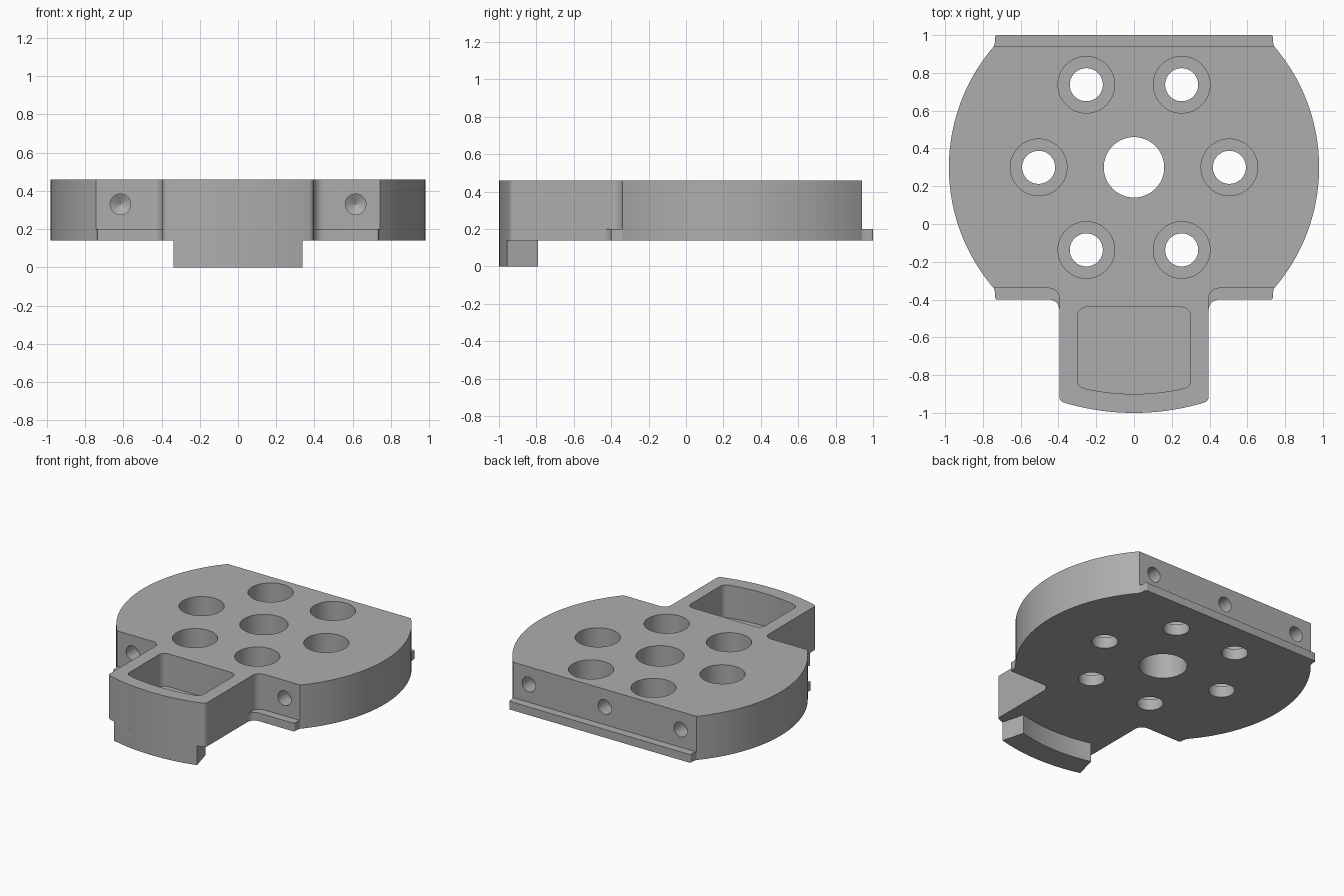
import bpy, bmesh, math
from mathutils import Vector, Matrix

if "Cube" in bpy.data.objects:
    bpy.data.objects.remove(bpy.data.objects["Cube"])

grey = bpy.data.materials.new("plain grey")
grey.diffuse_color = (0.42, 0.42, 0.42, 1)
grey.use_nodes = True
grey.node_tree.nodes["Principled BSDF"].inputs["Base Color"].default_value = grey.diffuse_color
CY = 0.3  # centre of the round body


def make(name, bm, matrix=Matrix()):
    bmesh.ops.recalc_face_normals(bm, faces=bm.faces)
    me = bpy.data.meshes.new(name)
    bm.to_mesh(me)
    bm.free()
    me.transform(matrix)
    me.materials.append(grey)
    ob = bpy.data.objects.new(name, me)
    bpy.context.collection.objects.link(ob)
    return ob


def arc(r, a0, a1, n):
    """Arc about the body centre, angles in radians."""
    return [(r * math.cos(a0 + (a1 - a0) * i / n),
             CY + r * math.sin(a0 + (a1 - a0) * i / n)) for i in range(n + 1)]


def mirrored(half):
    return half + [(-p[0], *p[1:]) for p in reversed(half)]


def rounded(pts):
    """Fillet every point that carries a radius as third value."""
    out = []
    for i, p in enumerate(pts):
        c = Vector(p[:2])
        if len(p) < 3:
            out.append(c)
            continue
        u = (Vector(pts[i - 1][:2]) - c).normalized()
        v = (Vector(pts[(i + 1) % len(pts)][:2]) - c).normalized()
        half = u.angle(v) / 2
        t = p[2] / math.tan(half)
        mid = c + (u + v).normalized() * p[2] / math.sin(half)
        a, b = c + u * t - mid, c + v * t - mid
        ang = a.angle_signed(b)
        out += [mid + Matrix.Rotation(-ang * k / 8, 2) @ a for k in range(9)]
    return out


def slab(name, pts, z0, z1):
    bm = bmesh.new()
    face = bm.faces.new([bm.verts.new((p[0], p[1], z0)) for p in rounded(pts)])
    new = bmesh.ops.extrude_face_region(bm, geom=[face])["geom"]
    bmesh.ops.translate(bm, vec=(0, 0, z1 - z0),
                        verts=[g for g in new if isinstance(g, bmesh.types.BMVert)])
    return make(name, bm)


def lathe(name, profile, matrix, n=64):
    bm = bmesh.new()
    rings = [[bm.verts.new((r * math.cos(2 * math.pi * k / n), r * math.sin(2 * math.pi * k / n), z))
              for k in range(n)] for r, z in profile]
    for a, b in zip(rings, rings[1:]):
        for k in range(n):
            bm.faces.new((a[k], a[(k + 1) % n], b[(k + 1) % n], b[k]))
    bm.faces.new(rings[0])
    bm.faces.new(rings[-1])
    return make(name, bm, matrix)


def combine(target, other, op):
    mod = target.modifiers.new(op, 'BOOLEAN')
    mod.operation, mod.solver, mod.object = op, 'EXACT', other
    bpy.context.view_layer.objects.active = target
    bpy.ops.object.modifier_apply(modifier=mod.name)
    bpy.data.objects.remove(other)


# round body with flat front and back, plus the front tab
R, side = 0.98, math.asin(0.64 / 0.98)
tab = math.asin(0.395 / 1.3)
tab_arc = arc(1.3, -math.pi / 2, -math.pi / 2 + tab, 8)
half = (tab_arc[:-1] + [(*tab_arc[-1], 0.03), (0.395, -0.34, 0.055)]
        + arc(R, -side, side, 48))
body = slab("adapter_body", mirrored(half)[:-1], 0.14, 0.46)

# thin flanges along the lower front and back edges
front = [(0.395, -0.48), (0.395, -0.40, 0.055), (0.735, -0.40, 0.01),
         (0.735, -0.365), (0.742, -0.34), (0.70, -0.30)]
back = [(0.70, 0.90), (0.742, 0.94), (0.735, 0.965), (0.735, 1.0, 0.01)]
combine(body, slab("front_flange", mirrored(front), 0.14, 0.2), 'UNION')
combine(body, slab("back_flange", mirrored(back), 0.14, 0.2), 'UNION')

# pocket in the top of the tab
p = arc(1.2, -math.pi / 2, -math.pi / 2 + math.asin(0.25), 5)
pocket = p[:-1] + [(*p[-1], 0.045), (0.3, -0.44, 0.05)]
combine(body, slab("pocket_cutter", mirrored(pocket)[:-1], 0.22, 0.6), 'DIFFERENCE')

# central bore and ring of six counterbored holes
combine(body, lathe("bore_cutter", [(0.16, 0), (0.16, 0.6)],
                    Matrix.Translation((0, CY, 0))), 'DIFFERENCE')
for k in range(6):
    a = k * math.pi / 3
    at = Matrix.Translation((0.505 * math.cos(a), CY + 0.505 * math.sin(a), 0))
    step = [(0.0875, 0), (0.0875, 0.22), (0.15, 0.22), (0.15, 0.6)]
    combine(body, lathe("bolt_cutter", step, at), 'DIFFERENCE')

# drilled blind holes in the flat front and back edges
for x, y, turn in [(-0.615, -0.34, -1), (0.615, -0.34, -1),
                   (-0.615, 0.94, 1), (0, 0.94, 1), (0.615, 0.94, 1)]:
    m = Matrix.Translation((x, y, 0.33)) @ Matrix.Rotation(turn * math.pi / 2, 4, 'X')
    combine(body, lathe("drill_cutter", [(0.054, -0.05), (0.054, 0.11), (0.001, 0.14)], m, 32),
            'DIFFERENCE')

# curved lug under the end of the tab
w = math.radians(15)
lug = slab("tab_lug", arc(1.3, -math.pi / 2 - w, -math.pi / 2 + w, 16)
           + arc(1.13, -math.pi / 2 + w, -math.pi / 2 - w, 16), 0, 0.14)

# smooth the curved walls, keep edges sharp
for ob in (body, lug):
    bpy.ops.object.select_all(action='DESELECT')
    ob.select_set(True)
    bpy.context.view_layer.objects.active = ob
    bpy.ops.object.shade_smooth_by_angle(angle=math.radians(25))
